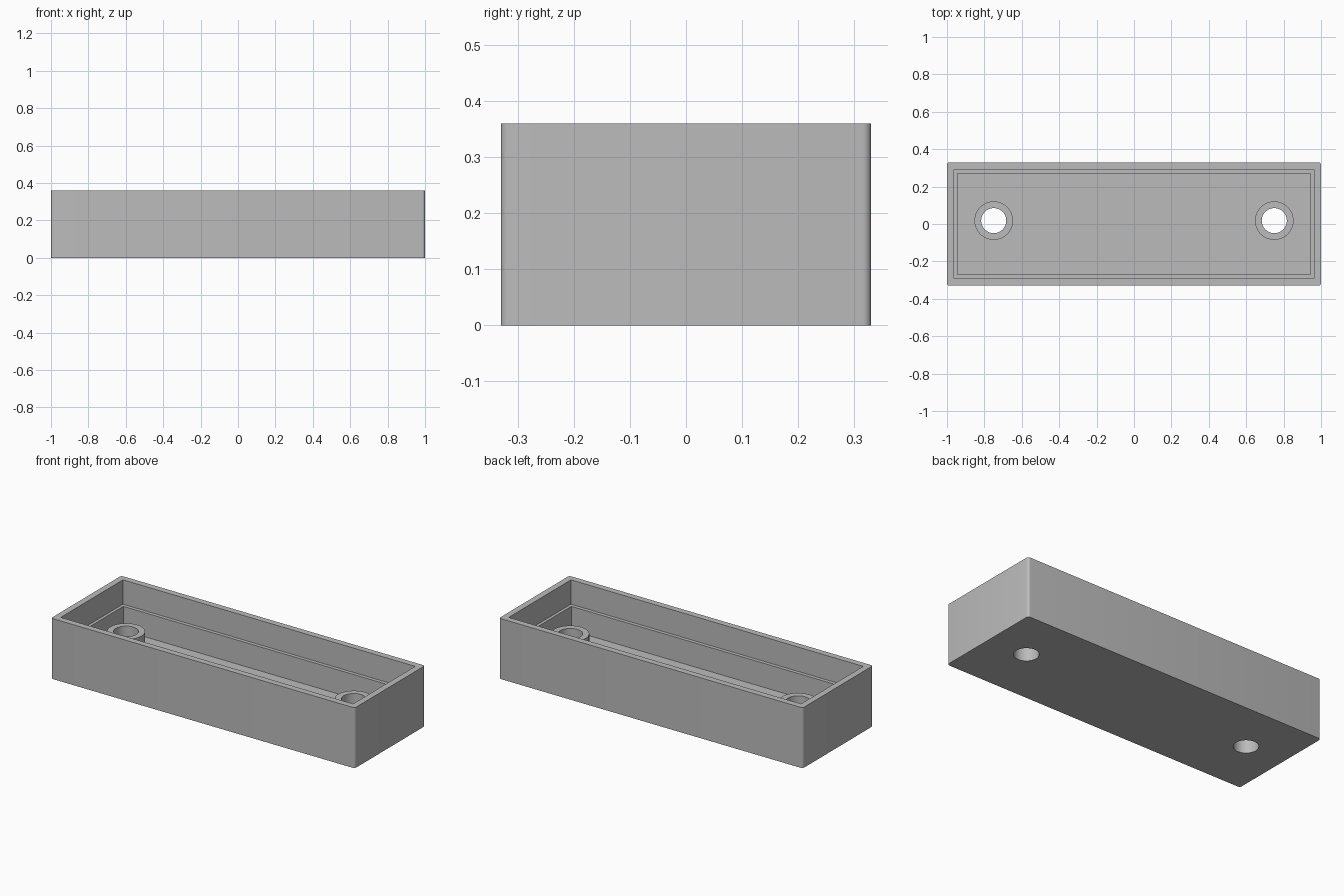
import bpy, bmesh
from mathutils import Matrix, Vector

cube = bpy.data.objects.get("Cube")
if cube:
    bpy.data.objects.remove(cube, do_unlink=True)

LENGTH, WIDTH, HEIGHT = 2.0, 0.66, 0.36
FLOOR, LEDGE = 0.072, 0.215
BOSS_X, BOSS_Y, BOSS_R, HOLE_R = 0.75, 0.018, 0.103, 0.067

grey = bpy.data.materials.new("light grey")
grey.use_nodes = True
colour = (0.5, 0.5, 0.5, 1)
grey.diffuse_color = colour
grey.node_tree.nodes["Principled BSDF"].inputs["Base Color"].default_value = colour


def finish(name, bm):
    mesh = bpy.data.meshes.new(name)
    bm.to_mesh(mesh)
    bm.free()
    mesh.materials.append(grey)
    obj = bpy.data.objects.new(name, mesh)
    bpy.context.collection.objects.link(obj)
    return obj


def block(name, length, width, z0, z1, radius=0):
    bm = bmesh.new()
    bmesh.ops.create_cube(bm, size=1)
    bmesh.ops.scale(bm, vec=(length, width, z1 - z0), verts=bm.verts)
    bmesh.ops.translate(bm, vec=(0, 0, (z0 + z1) / 2), verts=bm.verts)
    if radius:
        upright = [e for e in bm.edges
                   if abs(e.verts[0].co.z - e.verts[1].co.z) > 0.1]
        bmesh.ops.bevel(bm, geom=upright, offset=radius, segments=6,
                        profile=0.5, affect='EDGES')
    return finish(name, bm)


def cylinder(name, x, radius, z0, z1):
    bm = bmesh.new()
    place = Matrix.Translation(Vector((x, BOSS_Y, (z0 + z1) / 2)))
    bmesh.ops.create_cone(bm, cap_ends=True, segments=64, radius1=radius,
                          radius2=radius, depth=z1 - z0, matrix=place)
    return finish(name, bm)


def cut(obj, cutters):
    for cutter in cutters:
        cutter.hide_render = True
        mod = obj.modifiers.new("cut", 'BOOLEAN')
        mod.operation = 'DIFFERENCE'
        mod.solver = 'EXACT'
        mod.object = cutter
    bpy.context.view_layer.update()
    graph = bpy.context.evaluated_depsgraph_get()
    baked = bpy.data.meshes.new_from_object(obj.evaluated_get(graph))
    obj.modifiers.clear()
    obj.data = baked


# Box body with softly rounded upright corners
tray = block("tray", LENGTH, WIDTH, 0, HEIGHT, radius=0.015)

# Wide upper pocket and slightly narrower lower pocket leave a ledge
upper = block("upper_pocket_cutter", LENGTH - 0.075, WIDTH - 0.075, LEDGE, HEIGHT + 0.1)
lower = block("lower_pocket_cutter", LENGTH - 0.11, WIDTH - 0.118, FLOOR, HEIGHT + 0.05)

# Two screw bosses standing on the floor, drilled right through
holes, bosses = [], []
for side, x in (("left", BOSS_X), ("right", -BOSS_X)):
    holes.append(cylinder(side + "_hole_cutter", x, HOLE_R, -0.1, HEIGHT + 0.1))
    bosses.append(cylinder(side + "_screw_boss", x, BOSS_R, FLOOR, LEDGE))

cut(tray, [upper, lower] + holes)
for boss, hole in zip(bosses, holes):
    cut(boss, [hole])

for cutter in [upper, lower] + holes:
    bpy.data.objects.remove(cutter, do_unlink=True)

# Smooth curves, sharp edges
bpy.ops.object.select_all(action='DESELECT')
for obj in [tray] + bosses:
    obj.select_set(True)
bpy.context.view_layer.objects.active = tray
bpy.ops.object.shade_smooth_by_angle(angle=0.6)
